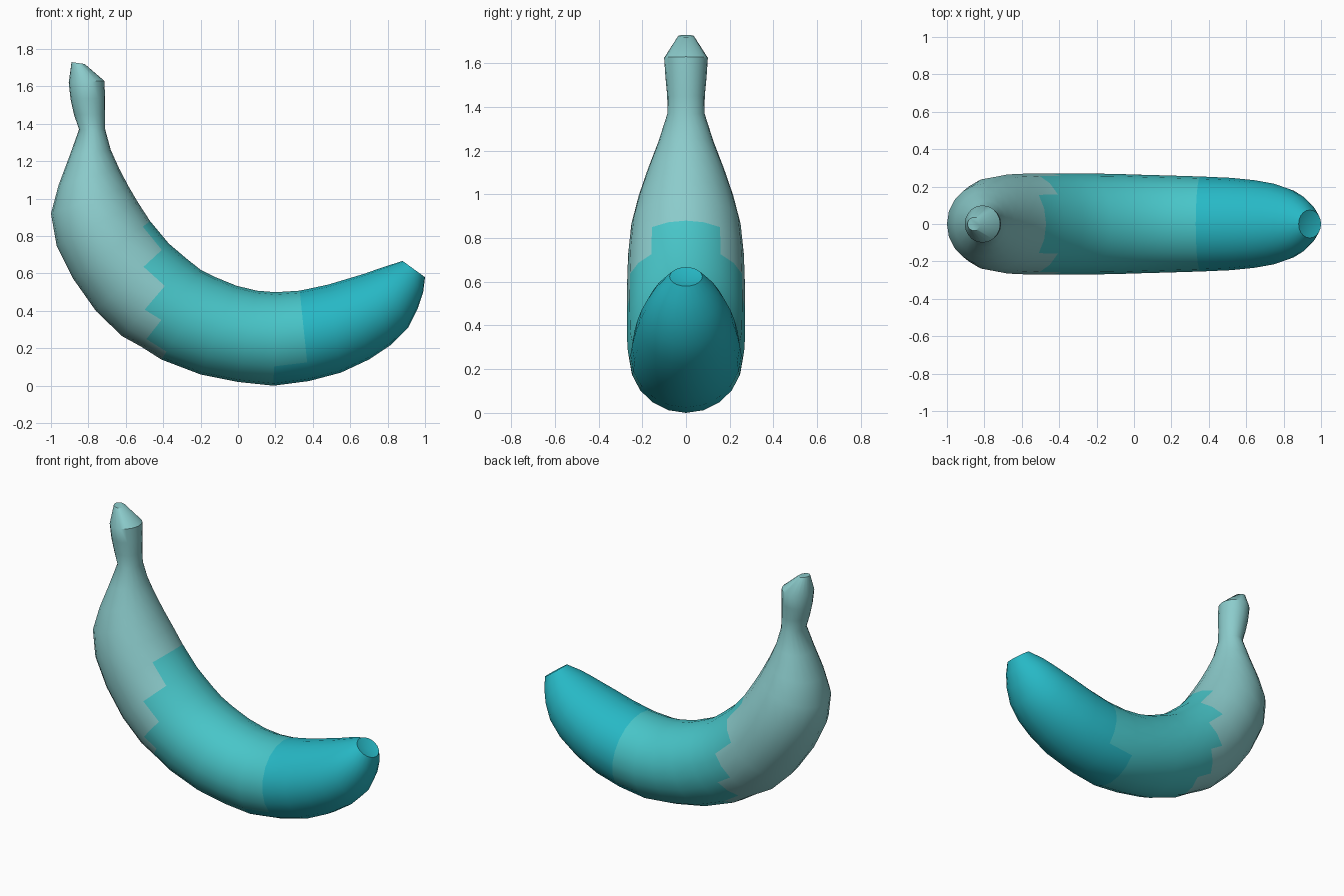
import bpy, bmesh, math

if "Cube" in bpy.data.objects:
    bpy.data.objects.remove(bpy.data.objects["Cube"])

SEG = 20
# Cross-sections: outer x, outer z, inner x, inner z, half width in y
stem = [(-.89, 1.73, -.82, 1.72, .036), (-.905, 1.62, -.715, 1.63, .10),
        (-.895, 1.53, -.71, 1.54, .094), (-.877, 1.45, -.71, 1.45, .086)]
neck = [(-.85, 1.37, -.71, 1.37, .085), (-.90, 1.23, -.68, 1.26, .125),
        (-.96, 1.07, -.635, 1.16, .175), (-1.0, .92, -.585, 1.065, .217),
        (-.97, .75, -.535, .98, .25)]
middle = [(-.88, .57, -.47, .88, .265), (-.76, .40, -.37, .76, .27),
          (-.62, .265, -.27, .675, .271), (-.52, .21, -.20, .62, .271),
          (-.41, .14, -.12, .58, .27), (-.20, .06, -.01, .535, .268),
          (0, .02, .10, .508, .263), (.19, 0, .20, .5, .259)]
tip = [(.38, .025, .33, .508, .254), (.55, .07, .48, .54, .247),
       (.70, .14, .59, .573, .234), (.82, .22, .68, .60, .215),
       (.91, .31, .75, .625, .187), (.96, .41, .81, .645, .152),
       (.99, .50, .85, .657, .112), (1.0, .58, .88, .667, .075)]
rings = stem + neck + middle + tip
A = len(stem + neck)          # first ring of the jagged colour boundary
T = len(stem + neck + middle)  # first ring of the tip colour


def zone(ring, angle):
    """Colour slot: 0 stem side, 1 middle, 2 tip, with stepped boundaries."""
    step = 0 if angle < 36 else 1 if angle < 72 else 2 if angle < 108 else 3 if angle < 144 else 4
    if ring < A + step:
        return 0
    return 2 if ring >= T - (angle > 126) else 1


def material(name, color):
    m = bpy.data.materials.new(name)
    m.diffuse_color = (*color, 1)
    m.use_nodes = True
    m.node_tree.nodes["Principled BSDF"].inputs["Base Color"].default_value = m.diffuse_color
    return m


# Lofted fruit body
bm = bmesh.new()
loops = []
for ox, oz, ix, iz, w in rings:
    loop = []
    for k in range(SEG):
        a = 2 * math.pi * k / SEG
        f = (1 + math.cos(a)) / 2
        loop.append(bm.verts.new((ox + (ix - ox) * f, w * math.sin(a), oz + (iz - oz) * f)))
    loops.append(loop)
for r in range(len(loops) - 1):
    for k in range(SEG):
        n = (k + 1) % SEG
        face = bm.faces.new((loops[r][k], loops[r][n], loops[r + 1][n], loops[r + 1][k]))
        mid = (k + .5) * 360 / SEG
        face.material_index = zone(r, min(mid, 360 - mid))

# Stem cap and slightly dished blossom end
bm.faces.new(loops[0])
center = bm.verts.new((.93, 0, .61))
for k in range(SEG):
    face = bm.faces.new((loops[-1][k], loops[-1][(k + 1) % SEG], center))
    face.material_index = 2
bmesh.ops.recalc_face_normals(bm, faces=bm.faces)

mesh = bpy.data.meshes.new("banana_peel")
bm.to_mesh(mesh)
bm.free()
obj = bpy.data.objects.new("banana_peel", mesh)
bpy.context.collection.objects.link(obj)
for name, color in (("pale_teal", (.26, .60, .60)), ("teal", (.065, .56, .58)),
                    ("cyan", (.02, .48, .56))):
    mesh.materials.append(material(name, color))

# Smooth skin with crisp stem rim and tip rim
bpy.context.view_layer.objects.active = obj
obj.select_set(True)
bpy.ops.object.shade_smooth_by_angle(angle=math.radians(42))
